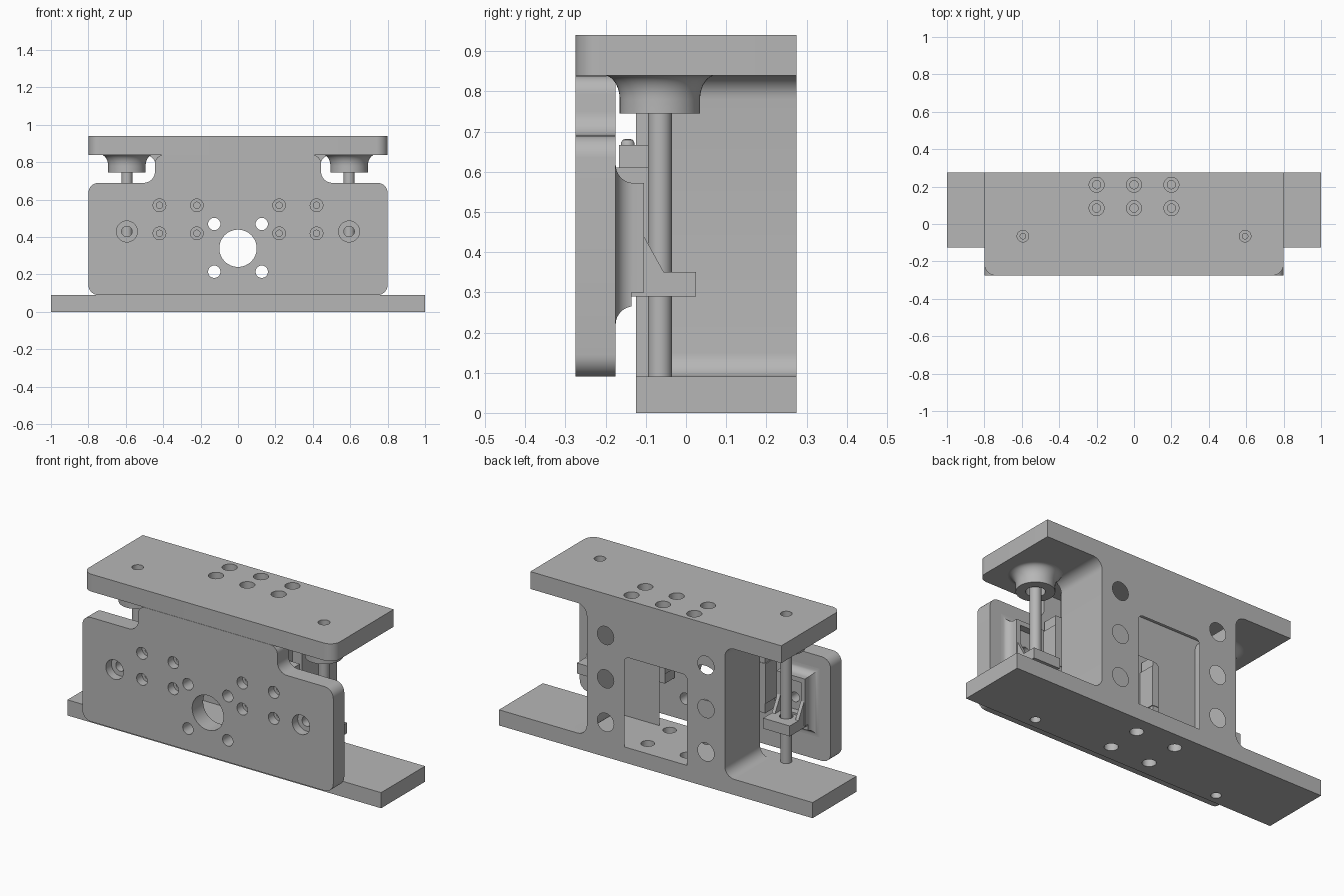
import bpy, bmesh, math
from mathutils import Vector

if "Cube" in bpy.data.objects:
    bpy.data.objects.remove(bpy.data.objects["Cube"], do_unlink=True)

grey = bpy.data.materials.new("machined_grey")
grey.use_nodes = True
COLOR = (0.47, 0.47, 0.47, 1)
grey.diffuse_color = COLOR
grey.node_tree.nodes["Principled BSDF"].inputs["Base Color"].default_value = COLOR

# Profile coordinates (a, b) and depth d placed along each extrusion axis
PLACE = {"x": lambda a, b, d: (d, a, b),
         "y": lambda a, b, d: (a, d, b),
         "z": lambda a, b, d: (a, b, d)}


def select(obj):
    bpy.ops.object.select_all(action="DESELECT")
    obj.select_set(True)
    bpy.context.view_layer.objects.active = obj


def loft(bm, rings):
    loops = [[bm.verts.new(p) for p in ring] for ring in rings]
    for low, high in zip(loops, loops[1:]):
        for i in range(len(low)):
            j = (i + 1) % len(low)
            bm.faces.new((low[i], low[j], high[j], high[i]))
    bm.faces.new(loops[0][::-1])
    bm.faces.new(loops[-1])


def finish(name, bm):
    bmesh.ops.recalc_face_normals(bm, faces=bm.faces)
    mesh = bpy.data.meshes.new(name)
    bm.to_mesh(mesh)
    bm.free()
    mesh.materials.append(grey)
    obj = bpy.data.objects.new(name, mesh)
    bpy.context.collection.objects.link(obj)
    return obj


def lofted(name, rings):
    bm = bmesh.new()
    loft(bm, rings)
    return finish(name, bm)


def rounded(corners):
    """Outline from (a, b, radius) corners, each filleted by its radius."""
    out = []
    for i, (a, b, r) in enumerate(corners):
        p = Vector((a, b))
        if not r:
            out.append(p)
            continue
        u = (Vector(corners[i - 1][:2]) - p).normalized()
        v = (Vector(corners[(i + 1) % len(corners)][:2]) - p).normalized()
        center = p + (u + v) * r
        for k in range(9):
            t = math.pi / 2 * k / 8
            out.append(center - v * r * math.cos(t) - u * r * math.sin(t))
    return out


def prism(name, outline, axis, lo, hi):
    return lofted(name, [[PLACE[axis](a, b, d) for a, b in outline] for d in (lo, hi)])


def box(name, x0, x1, y0, y1, z0, z1):
    return prism(name, [(x0, y0), (x1, y0), (x1, y1), (x0, y1)], "z", z0, z1)


def circle(a, b, r, n=32):
    return [(a + r * math.cos(2 * math.pi * k / n), b + r * math.sin(2 * math.pi * k / n))
            for k in range(n)]


def lathe(name, x, y, profile):
    return lofted(name, [[(a, b, z) for a, b in circle(x, y, r, 48)] for r, z in profile])


def cut(obj, cutter):
    cutter.hide_render = True
    mod = obj.modifiers.new("cut", "BOOLEAN")
    mod.operation, mod.solver, mod.object = "DIFFERENCE", "EXACT", cutter
    select(obj)
    bpy.ops.object.modifier_apply(modifier=mod.name)
    bpy.data.objects.remove(cutter, do_unlink=True)


def drill(obj, axis, centers, r, lo, hi):
    bm = bmesh.new()
    for a, b in centers:
        loft(bm, [[PLACE[axis](p, q, d) for p, q in circle(a, b, r)] for d in (lo, hi)])
    cut(obj, finish("drill", bm))


def grid(xs, ys):
    return [(a, b) for a in xs for b in ys]


def smooth(obj):
    select(obj)
    bpy.ops.object.shade_smooth_by_angle(angle=math.radians(30))


def mirror(obj):
    obj.modifiers.new("mirror", "MIRROR")
    select(obj)
    bpy.ops.object.modifier_apply(modifier="mirror")
    smooth(obj)


ROD_X, ROD_Y, RAIL_X = 0.594, -0.065, 0.32
RODS = [(-ROD_X, ROD_Y), (ROD_X, ROD_Y)]

# Base plate
base = box("base_plate", -1, 1, -0.125, 0.275, 0, 0.09)
drill(base, "z", grid((-0.125, 0.125), (-0.03, 0.17)), 0.036, -0.1, 0.2)
drill(base, "z", RODS, 0.027, -0.1, 0.06)
smooth(base)

# Central column with filleted feet, window and rail bolt holes
half = [(0.56, 0.09, 0), (0.44, 0.09, 0.06), (0.44, 0.84, 0.06), (0.56, 0.84, 0)]
column = prism("central_column",
               rounded(half + [(-x, z, r) for x, z, r in reversed(half)]), "y", -0.045, 0.275)
cut(column, prism("window", rounded([(-0.2, 0.05, 0), (0.2, 0.05, 0),
                                     (0.2, 0.61, 0.03), (-0.2, 0.61, 0.03)]), "y", -0.2, 0.4))
bolts = grid((-RAIL_X, RAIL_X), (0.2, 0.45, 0.7))
drill(column, "y", bolts, 0.052, 0.0, 0.4)
drill(column, "y", bolts, 0.02, -0.1, 0.1)
smooth(column)

# Top plate with counterbored holes
top = prism("top_plate", rounded([(-0.8, -0.275, 0.06), (0.8, -0.275, 0.06),
                                  (0.8, 0.275, 0), (-0.8, 0.275, 0)]), "z", 0.84, 0.94)
top_holes = grid((-0.2, 0, 0.2), (0.085, 0.21))
drill(top, "z", top_holes, 0.04, 0.88, 1)
drill(top, "z", top_holes, 0.022, 0.845, 0.9)
drill(top, "z", RODS, 0.031, 0.9, 1)
drill(top, "z", RODS, 0.015, 0.845, 0.92)
smooth(top)

# Flared bosses under the top plate, with a pocket around the rod
flare = [(0.1 + 0.04 * (1 - math.cos(t)), 0.78 + 0.06 * math.sin(t))
         for t in [math.pi / 2 * k / 10 for k in range(11)]]
boss = lathe("rod_boss", ROD_X, ROD_Y, [(0.1, 0.745)] + flare)
drill(boss, "z", [(ROD_X, ROD_Y)], 0.05, 0.7, 0.79)
mirror(boss)

# Vertical rods
mirror(lathe("guide_rod", ROD_X, ROD_Y, [(0.03, 0.06), (0.03, 0.8)]))

# Sliding front plate
side = [(0.8, 0.09, 0.055), (0.8, 0.69, 0.055), (0.444, 0.69, 0.06), (0.444, 0.839, 0.045)]
front = prism("front_plate",
              rounded(side + [(-x, z, r) for x, z, r in reversed(side)]), "y", -0.275, -0.175)
small = grid((-0.42, -0.22, 0.22, 0.42), (0.42, 0.57))
large = [(-ROD_X, 0.43), (ROD_X, 0.43)]
for centers, r, depth in ((small, 0.034, -0.225), (small, 0.017, -0.1),
                          (large, 0.056, -0.225), (large, 0.028, -0.1),
                          ([(0, 0.34)], 0.1, -0.1),
                          (grid((-0.127, 0.127), (0.215, 0.47)), 0.033, -0.1)):
    drill(front, "y", centers, r, -0.4, depth)
smooth(front)

# Linear rails and carriages
rail = box("linear_rail", RAIL_X - 0.06, RAIL_X + 0.06, -0.125, -0.045, 0.09, 0.84)
drill(rail, "y", [(RAIL_X, z) for z in (0.2, 0.45, 0.7)], 0.03, -0.2, -0.08)
mirror(rail)
carriage = box("rail_carriage", RAIL_X - 0.135, RAIL_X + 0.135, -0.175, -0.075, 0.38, 0.61)
caps = [box("carriage_end_cap", RAIL_X - 0.13, RAIL_X + 0.13, -0.167, -0.078, z0, z1)
        for z0, z1 in ((0.322, 0.38), (0.61, 0.667))]
for part in [carriage] + caps:
    cut(part, box("rail_slot", RAIL_X - 0.062, RAIL_X + 0.062, -0.127, 0, 0.2, 0.8))
    mirror(part)
mirror(lathe("grease_fitting", RAIL_X, -0.145,
             [(0.017, 0.66), (0.017, 0.672), (0.013, 0.679), (0.005, 0.682)]))

# Flared mounting pads on the back of the front plate
rings = []
for k in range(10):
    t = math.pi / 2 * min(k, 8) / 8
    grow = 0.045 * (1 - math.sin(t))
    y = -0.105 if k == 9 else -0.13 - 0.045 * math.cos(t)
    x0, x1, z0, z1 = ROD_X - 0.09 - grow, ROD_X + 0.09 + grow, 0.265 - grow, 0.572 + grow
    rings.append([(x0, y, z0), (x1, y, z0), (x1, y, z1), (x0, y, z1)])
pad = lofted("mounting_pad", rings)
cut(pad, box("pad_step", 0.4, 0.8, -0.135, 0, 0.2, 0.3))
cut(pad, box("pad_recess", ROD_X - 0.065, ROD_X + 0.065, -0.145, 0, 0.36, 0.545))
drill(pad, "y", [(ROD_X, 0.43)], 0.028, -0.2, -0.12)
mirror(pad)

# Nut shelves with side gussets
shelf = box("nut_shelf", ROD_X - 0.085, ROD_X + 0.085, -0.135, 0.025, 0.29, 0.35)
drill(shelf, "z", [(ROD_X, ROD_Y)], 0.036, 0.2, 0.4)
mirror(shelf)
for offset in (-0.085, 0.065):
    mirror(prism("shelf_gusset", [(-0.11, 0.35), (-0.055, 0.35), (-0.105, 0.44), (-0.11, 0.44)],
                 "x", ROD_X + offset, ROD_X + offset + 0.02))
